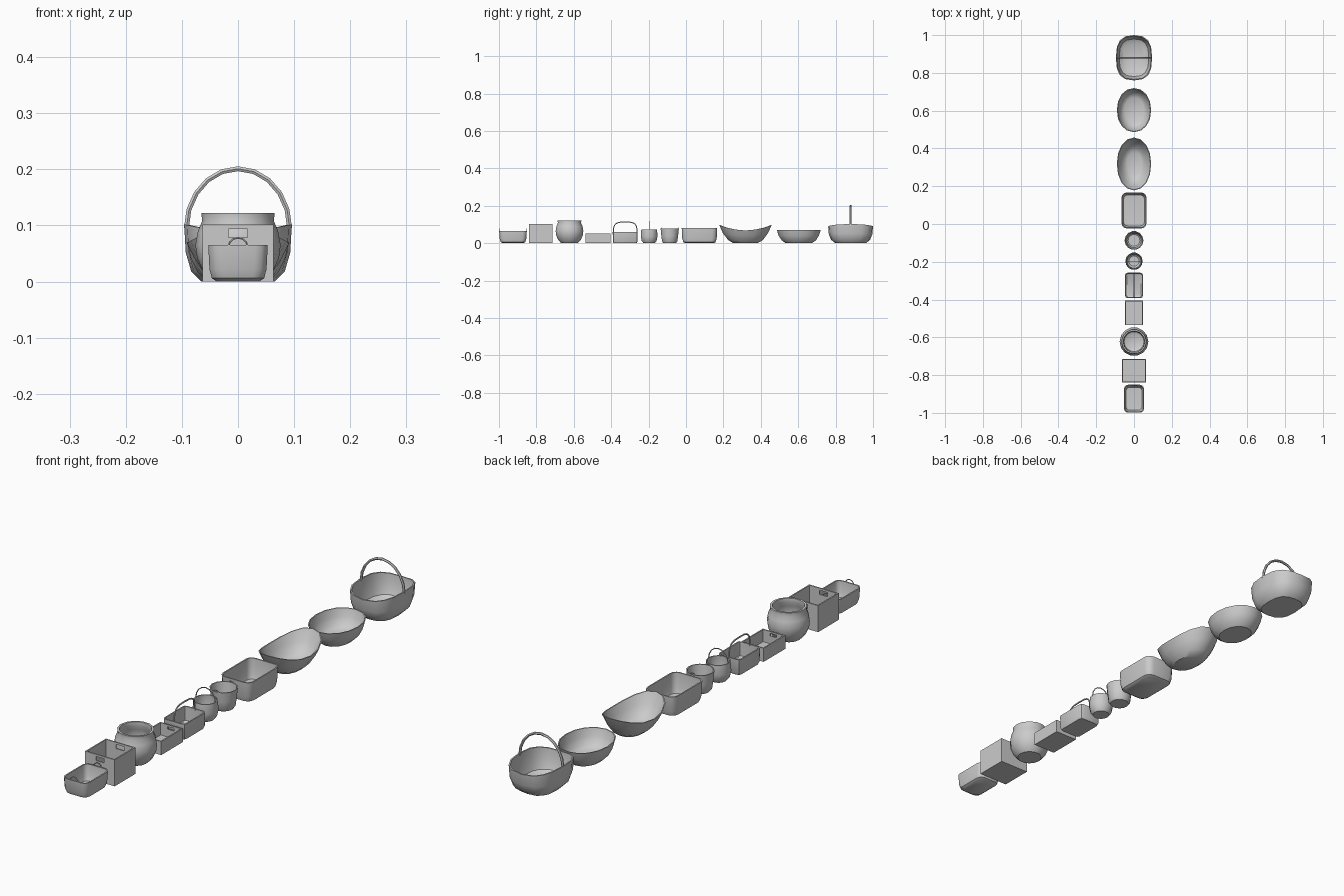
import bpy, bmesh, math

if "Cube" in bpy.data.objects:
    bpy.data.objects.remove(bpy.data.objects["Cube"])


def plan(a, b, corner, n):
    """Outline points: ellipse / superellipse (corner = 'p' power) or rounded rectangle (corner radius)."""
    pts = []
    if isinstance(corner, str):
        p = 2 / float(corner)
        for i in range(n):
            t = 2 * math.pi * i / n
            c, s = math.cos(t), math.sin(t)
            pts.append((a * math.copysign(abs(c) ** p, c), b * math.copysign(abs(s) ** p, s)))
        return pts
    r = min(corner, a * 0.9, b * 0.9)
    for k, (sx, sy) in enumerate([(1, 1), (-1, 1), (-1, -1), (1, -1)]):
        for i in range(n):
            t = math.pi / 2 * (k + (i / (n - 1) if n > 1 else 0.5))
            cx, cy = sx * (a - r), sy * (b - r)
            if n > 1:
                pts.append((cx + r * math.cos(t), cy + r * math.sin(t)))
            else:
                pts.append((sx * a, sy * b))
    return pts


def finish(ob, angle=35):
    bpy.ops.object.select_all(action='DESELECT')
    ob.select_set(True)
    bpy.context.view_layer.objects.active = ob
    bpy.ops.object.shade_smooth_by_angle(angle=math.radians(angle))
    return ob


def vessel(name, y, a, b, profile, corner, n, wall=0.005, lift=None):
    """Hollow container lofted from (scale, z) rings, outside then inside."""
    bm = bmesh.new()
    top = profile[-1][1]
    rings = [(s, z, 0) for s, z in profile]
    rings += [(s, max(z, wall), wall) for s, z in reversed(profile)]
    loops = []
    for s, z, t in rings:
        ra, rb = a * s - t, b * s - t
        c = corner if isinstance(corner, str) else max(corner - t, 0.002)
        loop = []
        for px, py in plan(ra, rb, c, n):
            dz = lift(px / ra, py / rb) * (z / top) ** 2 if lift else 0
            loop.append(bm.verts.new((px, y + py, z + dz)))
        loops.append(loop)
    for lo, hi in zip(loops, loops[1:]):
        for i in range(len(lo)):
            j = (i + 1) % len(lo)
            bm.faces.new((lo[i], lo[j], hi[j], hi[i]))
    bm.faces.new(loops[0][::-1])
    bm.faces.new(loops[-1])
    bmesh.ops.recalc_face_normals(bm, faces=bm.faces[:])
    me = bpy.data.meshes.new(name)
    bm.to_mesh(me)
    bm.free()
    ob = bpy.data.objects.new(name, me)
    bpy.context.collection.objects.link(ob)
    return finish(ob)


def handle(name, pts, r):
    """Bent rod along a list of points."""
    cu = bpy.data.curves.new(name, 'CURVE')
    cu.dimensions = '3D'
    cu.bevel_depth = r
    cu.bevel_resolution = 1
    cu.use_fill_caps = True
    sp = cu.splines.new('POLY')
    sp.points.add(len(pts) - 1)
    for p, co in zip(sp.points, pts):
        p.co = (*co, 1)
    ob = bpy.data.objects.new(name, cu)
    bpy.context.collection.objects.link(ob)
    bpy.ops.object.select_all(action='DESELECT')
    ob.select_set(True)
    bpy.context.view_layer.objects.active = ob
    bpy.ops.object.convert(target='MESH')
    return finish(bpy.context.object)


def arch(y, w, z0, h, n, along='x', power=2):
    """Points of an arch of half-width w rising h above z0."""
    pts = []
    for i in range(n + 1):
        t = math.pi * i / n
        u = w * math.copysign(abs(math.cos(t)) ** (2 / power), math.cos(t))
        z = z0 + h * abs(math.sin(t)) ** (2 / power)
        pts.append((u, y, z) if along == 'x' else (0, y + u, z))
    return pts


def hand_holes(ob, y, depth, w, z, h):
    """Slot cut through both end walls, leaving the middle untouched."""
    for s in (-1, 1):
        bpy.ops.mesh.primitive_cube_add(size=1, location=(0, y + s * depth, z))
        cut = bpy.context.object
        cut.name = "hand_hole_cutter"
        cut.scale = (w, 0.03, h)
        cut.hide_render = True
        cut.display_type = 'WIRE'
        m = ob.modifiers.new("hand_hole", 'BOOLEAN')
        m.operation = 'DIFFERENCE'
        m.solver = 'EXACT'
        m.object = cut


# small rounded basket with end loops
vessel("small_rounded_basket", -0.925, 0.053, 0.074,
       [(0.72, 0), (0.88, 0.006), (0.96, 0.022), (1, 0.065)], 0.022, 4)
for s in (-1, 1):
    handle("small_basket_loop", arch(-0.925 + s * 0.071, 0.017, 0.062, 0.016, 6), 0.0018)

# tall square crate with hand holes
crate = vessel("square_crate", -0.777, 0.063, 0.063, [(1, 0), (1, 0.102)], 0.0, 1)
hand_holes(crate, -0.777, 0.062, 0.034, 0.086, 0.016)

# round bellied pot basket
vessel("round_pot_basket", -0.623, 0.076, 0.076,
       [(0.60, 0), (0.80, 0.015), (0.96, 0.042), (1, 0.065), (0.94, 0.09),
        (0.84, 0.108), (0.86, 0.122)], '2', 14, 0.008)

# shallow tray with hand holes
tray = vessel("shallow_tray", -0.47, 0.048, 0.066, [(1, 0), (1, 0.052)], 0.0, 1)
hand_holes(tray, -0.47, 0.065, 0.026, 0.040, 0.010)

# rectangular basket with lengthwise handle
vessel("rectangular_basket", -0.325, 0.047, 0.067,
       [(0.92, 0), (0.98, 0.008), (1, 0.061)], 0.012, 3)
handle("rectangular_basket_handle", arch(-0.325, 0.063, 0.055, 0.058, 12, 'y', 3.5), 0.003)

# small round basket with cross handle
vessel("small_round_basket", -0.197, 0.046, 0.046,
       [(0.68, 0), (0.88, 0.012), (1, 0.036), (0.94, 0.072)], '2', 14, 0.004)
handle("small_round_basket_handle", arch(-0.197, 0.042, 0.068, 0.05, 8), 0.002)

# round basket with two loops
vessel("round_tub_basket", -0.087, 0.05, 0.05,
       [(0.70, 0), (0.84, 0.010), (0.92, 0.04), (1, 0.078)], '2', 14, 0.004)
for s in (-1, 1):
    handle("round_tub_loop", arch(-0.087 + s * 0.046, 0.014, 0.07, 0.013, 6), 0.0018)

# large rounded rectangular basket
vessel("large_rounded_basket", 0.072, 0.066, 0.095,
       [(0.80, 0), (0.91, 0.006), (0.97, 0.025), (1, 0.082)], 0.026, 4)

# boat-shaped bowl with raised ends
vessel("boat_bowl", 0.318, 0.091, 0.14,
       [(0.46, 0), (0.66, 0.015), (0.86, 0.042), (1, 0.068)], '2.1', 16, 0.004,
       lambda u, v: 0.029 * v * v)

# plain oval bowl
vessel("oval_bowl", 0.603, 0.091, 0.117,
       [(0.60, 0), (0.78, 0.015), (0.92, 0.04), (1, 0.07)], '2.1', 16, 0.004)

# carrying basket with tall arched handle
vessel("carrying_basket", 0.88, 0.096, 0.12,
       [(0.68, 0), (0.87, 0.018), (0.97, 0.048), (1, 0.09)], '2.7', 16, 0.005,
       lambda u, v: 0.012 * u * u)
handle("carrying_basket_handle", arch(0.88, 0.092, 0.095, 0.106, 10), 0.005)
